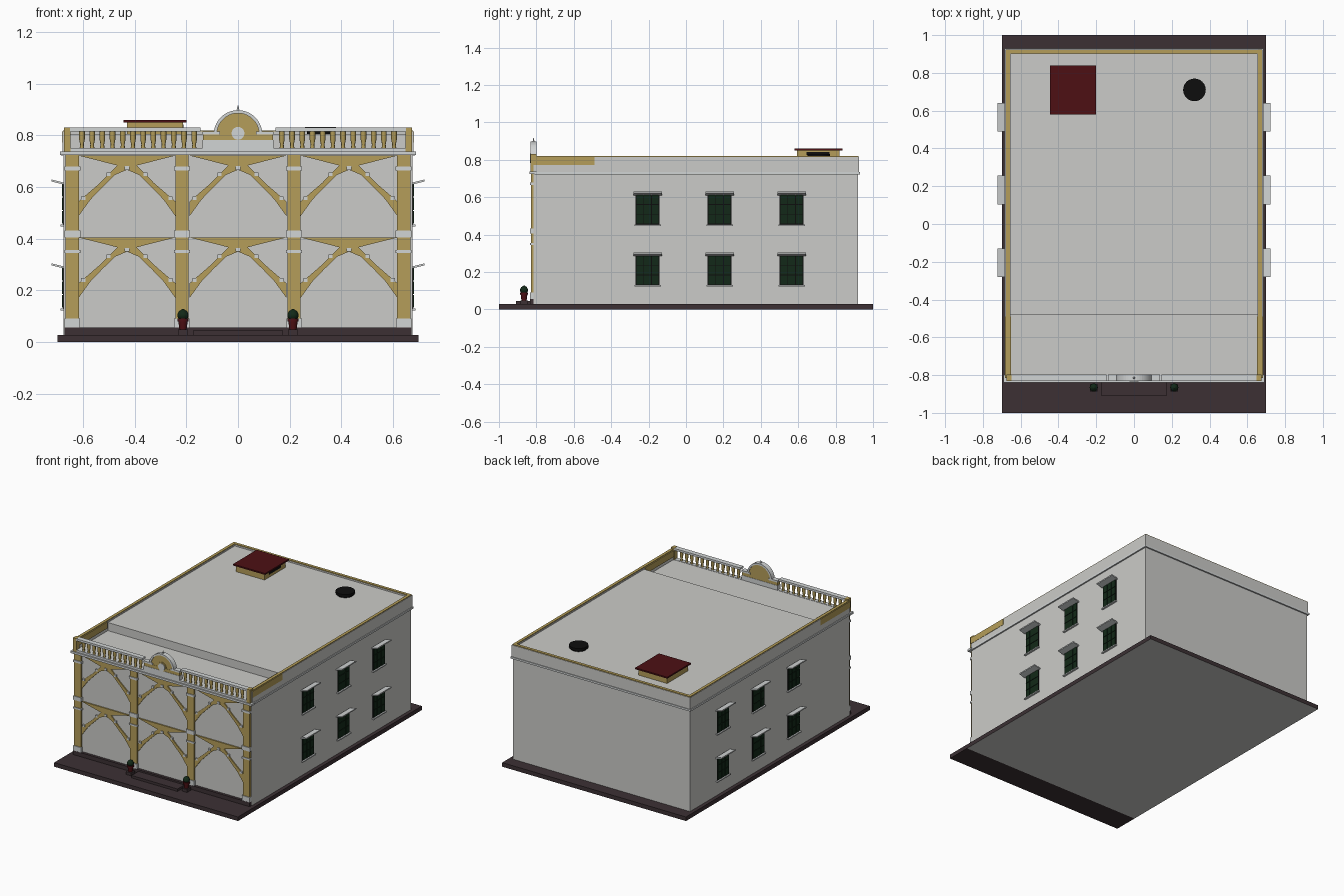
import bpy, bmesh, math
from mathutils import Matrix, Vector

old = bpy.data.objects.get("Cube")
if old:
    bpy.data.objects.remove(old, do_unlink=True)


def material(name, r, g, b):
    m = bpy.data.materials.new(name)
    m.use_nodes = True
    m.diffuse_color = (r, g, b, 1)
    m.node_tree.nodes["Principled BSDF"].inputs["Base Color"].default_value = (r, g, b, 1)
    return m


WALL = material("pale grey wall", 0.6, 0.6, 0.58)
TRIM = material("light stone trim", 0.64, 0.66, 0.66)
GOLD = material("ochre timber", 0.46, 0.34, 0.1)
SLAB = material("dark brown paving", 0.045, 0.03, 0.034)
RED = material("dark red", 0.075, 0.005, 0.007)
GREEN = material("dark green", 0.006, 0.022, 0.009)
BLACK = material("black", 0.004, 0.004, 0.004)


def finish(bm, name, *mats):
    bmesh.ops.recalc_face_normals(bm, faces=bm.faces)
    me = bpy.data.meshes.new(name)
    bm.to_mesh(me)
    bm.free()
    for m in mats:
        me.materials.append(m)
    ob = bpy.data.objects.new(name, me)
    bpy.context.collection.objects.link(ob)
    return ob


def add_box(bm, x0, x1, y0, y1, z0, z1, shear=0):
    size = Matrix.Diagonal((x1 - x0, y1 - y0, z1 - z0, 1))
    mid = Vector(((x0 + x1) / 2, (y0 + y1) / 2, (z0 + z1) / 2))
    vs = bmesh.ops.create_cube(bm, size=1, matrix=Matrix.Translation(mid) @ size)["verts"]
    for v in vs:
        v.co.z += shear * (abs(v.co.x) - abs(mid.x))


def boxes(name, mat, items):
    bm = bmesh.new()
    for it in items:
        add_box(bm, *it)
    return finish(bm, name, mat)


def add_prism(bm, pts, y0, y1):
    """Extrude an (x, z) outline from y0 to y1."""
    face = bm.faces.new([bm.verts.new((x, y0, z)) for x, z in pts])
    out = bmesh.ops.extrude_face_region(bm, geom=[face])["geom"]
    for v in out:
        if isinstance(v, bmesh.types.BMVert):
            v.co.y = y1


def both(items):
    """Mirror boxes across x = 0."""
    return items + [(-i[1], -i[0]) + tuple(i[2:]) for i in items]


def lathe(name, mat, profile, places, n=16):
    """Stacked rings (radius, z) at each (x, y)."""
    bm = bmesh.new()
    for px, py in places:
        rings = [[bm.verts.new((px + r * math.cos(math.tau * k / n),
                                py + r * math.sin(math.tau * k / n), z))
                  for k in range(n)] for r, z in profile]
        for a, b in zip(rings, rings[1:]):
            for k in range(n):
                j = (k + 1) % n
                bm.faces.new((a[k], a[j], b[j], b[k]))
        bm.faces.new(rings[0])
        bm.faces.new(rings[-1])
    ob = finish(bm, name, mat)
    for p in ob.data.polygons:
        p.use_smooth = len(p.vertices) == 4 and abs(p.normal.z) < 0.95
    return ob


def disc(cx, cz, r, a0, a1, n):
    return [(cx + r * math.cos(a0 + (a1 - a0) * k / n),
             cz + r * math.sin(a0 + (a1 - a0) * k / n)) for k in range(n + 1)]


# Paving, with the building's pale underside
boxes("front_paving", SLAB, [(-0.7, 0.7, -1, -0.83, 0, 0.028)])
bm = bmesh.new()
add_box(bm, -0.7, 0.7, -0.83, 1, 0, 0.028)
base = finish(bm, "base_slab", SLAB, WALL)
for p in base.data.polygons:
    p.material_index = int(p.normal.z < -0.5)
boxes("front_plinth", SLAB, [(-0.672, 0.672, -0.834, -0.8, 0.028, 0.056)])
boxes("front_step", SLAB, [(-0.175, 0.175, -0.908, -0.83, 0.028, 0.045)])

# Walls and roof
boxes("walls", WALL, [(-0.675, 0.675, -0.815, 0.92, 0.028, 0.75)])
boxes("raised_roof", WALL, [(-0.657, 0.657, -0.48, 0.905, 0.74, 0.806)])
boxes("parapet", WALL, both([(0.655, 0.68, -0.815, 0.925, 0.735, 0.815)])
      + [(-0.655, 0.655, 0.9, 0.925, 0.735, 0.815)])
boxes("parapet_coping", GOLD, both([(0.657, 0.677, -0.815, 0.923, 0.813, 0.82)])
      + [(-0.66, 0.66, 0.902, 0.922, 0.813, 0.82)])
boxes("parapet_side_panel", GOLD, both([(0.65, 0.682, -0.815, -0.49, 0.772, 0.816)]))
boxes("cornice", TRIM, both([(0.67, 0.685, -0.81, 0.925, 0.722, 0.735)])
      + [(-0.685, 0.685, 0.91, 0.93, 0.722, 0.735),
         (-0.69, 0.69, -0.838, -0.8, 0.724, 0.738)])

# Facade pilasters with stone bands
columns = (-0.642, -0.217, 0.217, 0.642)
boxes("pilasters", GOLD, [(c - 0.026, c + 0.026, -0.828, -0.81, 0.056, 0.724) for c in columns])
bands = ((0.056, 0.09, 0.03), (0.345, 0.356, 0.031), (0.405, 0.432, 0.031), (0.665, 0.68, 0.031))
boxes("pilaster_bands", TRIM, [(c - w, c + w, -0.833, -0.81, a, b)
                               for c in columns for a, b, w in bands])

# Timber arches: a wedge over two curved braces in every bay
half = 0.188
wedge = [(-1, 0), (1, 0), (0.12, -0.042), (-0.12, -0.042)]
brace = [(-0.2, -0.038), (0, -0.042), (0, -0.055), (-0.25, -0.075), (-0.52, -0.125),
         (-0.75, -0.17), (-1, -0.235), (-1, -0.178), (-0.55, -0.105)]
bm = bmesh.new()
studs = bmesh.new()
for cx in (-0.43, 0, 0.43):
    for top in (0.722, 0.405):
        add_prism(bm, [(cx + u * half, top + z) for u, z in wedge], -0.823, -0.81)
        add_box(studs, cx - 0.009, cx + 0.009, -0.828, -0.81, top - 0.055, top - 0.04)
        for s in (-1, 1):
            add_prism(bm, [(cx + s * u * half, top + z) for u, z in brace], -0.822, -0.81)
            for u, z in ((0.9, -0.165), (0.38, -0.073)):
                x = cx + s * u * half
                add_box(studs, x - 0.008, x + 0.008, -0.826, -0.81, top + z - 0.007, top + z + 0.007)
finish(bm, "arch_braces", GOLD)
finish(studs, "brace_studs", TRIM)

# Balustrade
boxes("balustrade_rails", TRIM, both([(0.145, 0.65, -0.832, -0.798, 0.816, 0.83),
                                      (0.135, 0.65, -0.83, -0.8, 0.738, 0.752)]))
boxes("balustrade_posts", GOLD, both([(0.648, 0.674, -0.832, -0.798, 0.738, 0.831)]))
spots = [(s * (0.17 + 0.0395 * k), -0.815) for s in (-1, 1) for k in range(12)]
lathe("balusters", GOLD, [(0.009, 0.75), (0.007, 0.765), (0.011, 0.785), (0.011, 0.817)], spots, 8)

# Central pediment with round medallion
boxes("pediment_base", TRIM, [(-0.137, 0.137, -0.83, -0.8, 0.738, 0.782)])
boxes("pediment_block", GOLD, [(-0.135, 0.135, -0.828, -0.802, 0.782, 0.804)])
boxes("pediment_ledge", TRIM, both([(0.07, 0.137, -0.832, -0.798, 0.804, 0.816)]))
bm = bmesh.new()
add_prism(bm, disc(0, 0.804, 0.086, 0, math.pi, 20), -0.826, -0.802)
finish(bm, "pediment_arch", GOLD)
bm = bmesh.new()
add_prism(bm, disc(0, 0.804, 0.094, 0, math.pi, 20) + disc(0, 0.804, 0.082, math.pi, 0, 20),
          -0.832, -0.798)
finish(bm, "pediment_rim", TRIM)
for name, mat, r, y in (("medallion_ring", GOLD, 0.033, -0.83), ("medallion", TRIM, 0.025, -0.834)):
    bm = bmesh.new()
    add_prism(bm, disc(0, 0.808, r, 0, math.tau, 20)[:-1], y, -0.81)
    finish(bm, name, mat)
lathe("finial", TRIM, [(0.007, 0.894), (0.004, 0.903), (0.001, 0.916)], [(0, -0.815)], 8)

# Side windows on two floors
frames, panes, hoods, sills = [], [], [], []
for y in (-0.205, 0.18, 0.565):
    for z in (0.13, 0.455):
        frames.append((0.67, 0.678, y - 0.064, y + 0.064, z, z + 0.163))
        for i in range(3):
            for j in range(3):
                a, b = y - 0.06 + 0.041 * i, z + 0.004 + 0.052 * j
                panes.append((0.67, 0.681, a, a + 0.037, b, b + 0.048))
        hoods.append((0.67, 0.722, y - 0.076, y + 0.076, z + 0.16, z + 0.168, 0.25))
        sills.append((0.67, 0.688, y - 0.07, y + 0.07, z - 0.008, z))
boxes("window_frames", BLACK, both(frames))
boxes("window_panes", GREEN, both(panes))
boxes("window_hoods", TRIM, both(hoods))
boxes("window_sills", TRIM, both(sills))

# Roof hatch and round vent
boxes("hatch_box", GOLD, [(-0.43, -0.214, 0.594, 0.82, 0.8, 0.852)])
boxes("hatch_lid", RED, [(-0.444, -0.2, 0.58, 0.838, 0.85, 0.86)])
boxes("hatch_vent", BLACK, [(-0.22, -0.211, 0.645, 0.768, 0.826, 0.843)])
lathe("roof_vent", BLACK, [(0.052, 0.8), (0.052, 0.815), (0.06, 0.815), (0.06, 0.832)],
      [(0.32, 0.71)], 24)

# Potted shrubs by the step
pots = [(-0.213, -0.866), (0.213, -0.866)]
boxes("pot_stands", SLAB, [(x - 0.02, x + 0.02, y - 0.02, y + 0.02, 0.028, 0.048) for x, y in pots])
lathe("pots", RED, [(0.014, 0.048), (0.018, 0.08), (0.022, 0.08), (0.022, 0.09)], pots, 12)
lathe("shrubs", GREEN, [(0.014, 0.088), (0.022, 0.098), (0.022, 0.108), (0.015, 0.12), (0.004, 0.127)],
      pots, 10)
